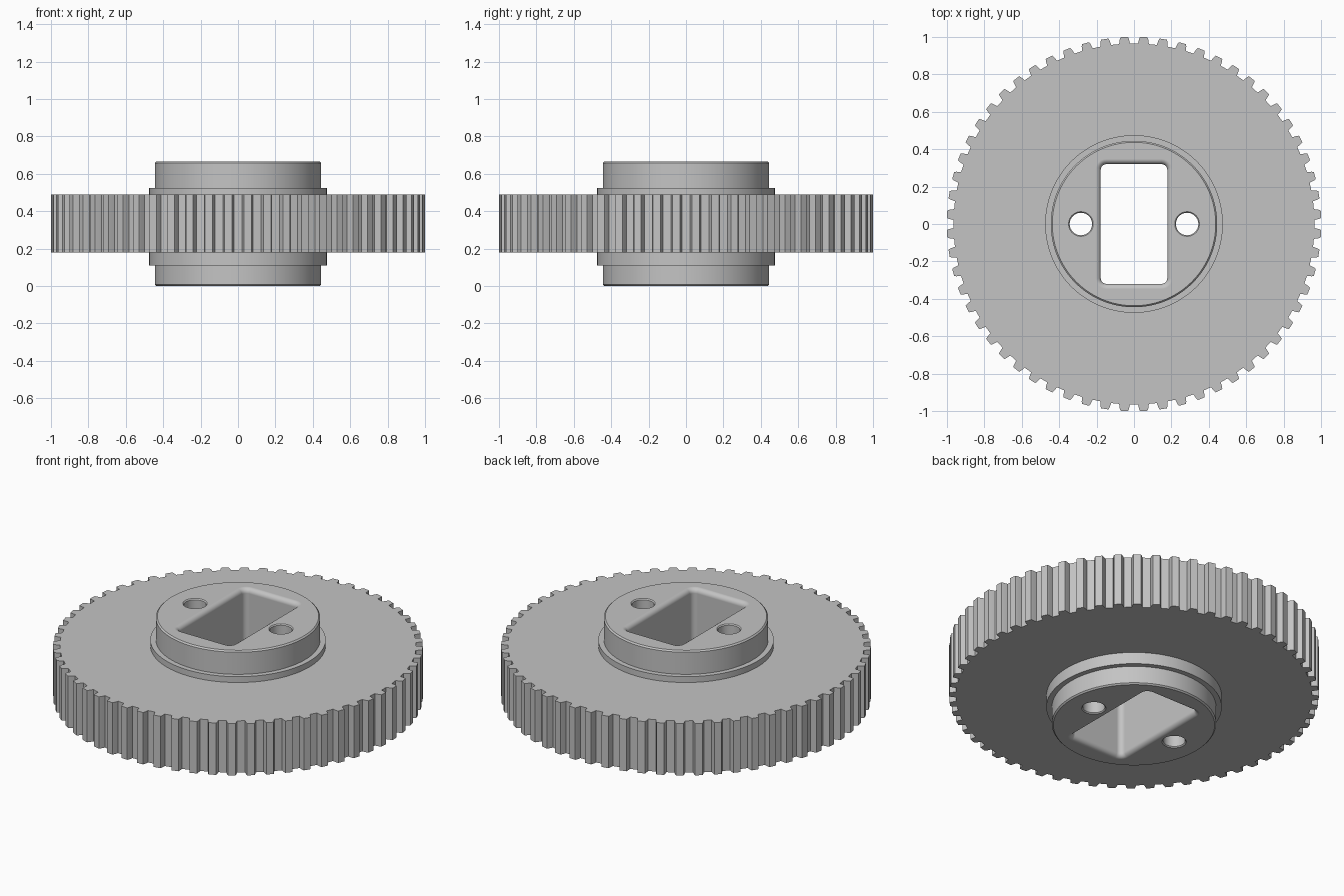
import bpy
import bmesh
from math import sin, cos, pi, radians

old = bpy.data.objects.get("Cube")
if old:
    bpy.data.objects.remove(old, do_unlink=True)

grey = bpy.data.materials.new("plain grey")
grey.use_nodes = True
COLOUR = (0.55, 0.55, 0.55, 1)
grey.diffuse_color = COLOUR
grey.node_tree.nodes["Principled BSDF"].inputs["Base Color"].default_value = COLOUR


def loft(name, rings):
    """Solid from matching loops listed from bottom to top, with end caps."""
    bm = bmesh.new()
    loops = [[bm.verts.new(p) for p in ring] for ring in rings]
    for a, b in zip(loops, loops[1:]):
        for i in range(len(a)):
            j = (i + 1) % len(a)
            bm.faces.new((a[i], a[j], b[j], b[i]))
    bm.faces.new(loops[0][::-1])
    bm.faces.new(loops[-1])
    mesh = bpy.data.meshes.new(name)
    bm.to_mesh(mesh)
    bm.free()
    mesh.materials.append(grey)
    ob = bpy.data.objects.new(name, mesh)
    bpy.context.collection.objects.link(ob)
    return ob


def circle(r, z, cx=0, n=96):
    return [(cx + r * cos(2 * pi * i / n), r * sin(2 * pi * i / n), z) for i in range(n)]


def lathe(name, profile, cx=0, n=96):
    return loft(name, [circle(r, z, cx, n) for r, z in profile])


def rounded_rect(hx, hy, r, z, steps=6):
    pts = []
    for k, (sx, sy) in enumerate([(1, 1), (-1, 1), (-1, -1), (1, -1)]):
        for s in range(steps + 1):
            a = (k + s / steps) * pi / 2
            pts.append((sx * (hx - r) + r * cos(a), sy * (hy - r) + r * sin(a), z))
    return pts


def cut(target, cutter):
    cutter.hide_render = True
    mod = target.modifiers.new("cut", "BOOLEAN")
    mod.operation = "DIFFERENCE"
    mod.solver = "EXACT"
    mod.object = cutter
    bpy.context.view_layer.objects.active = target
    bpy.ops.object.modifier_apply(modifier=mod.name)
    bpy.data.objects.remove(cutter, do_unlink=True)


def finish(ob, angle):
    bpy.ops.object.select_all(action="DESELECT")
    ob.select_set(True)
    bpy.context.view_layer.objects.active = ob
    bpy.ops.object.shade_smooth_by_angle(angle=radians(angle))
    mod = ob.modifiers.new("even shading", "WEIGHTED_NORMAL")
    mod.keep_sharp = True


# Toothed wheel
TEETH, ROOT, TIP = 60, 0.965, 1.001
tooth = [(-1.75, ROOT), (-1.4, 0.99), (-1.15, TIP), (1.15, TIP), (1.4, 0.99), (1.75, ROOT)]


def gear_ring(z):
    pts = []
    for i in range(TEETH):
        for da, r in tooth:
            a = radians((i + 0.5) * 360 / TEETH + da)
            pts.append((r * cos(a), r * sin(a), z))
    return pts


wheel = loft("toothed_wheel", [gear_ring(0.18), gear_ring(0.49)])
cut(wheel, lathe("wheel_bore", [(0.46, 0), (0.46, 0.7)]))
finish(wheel, 15)

# Hub with a collar on each side of the wheel and chamfered rims
H, C = 0.665, 0.008
hub = lathe("hub", [(0.445 - C, 0), (0.445, C), (0.445, 0.11), (0.475, 0.11),
                    (0.475, 0.525), (0.445, 0.525), (0.445, H - C), (0.445 - C, H)])

# Rectangular opening with rounded lips at both ends
F, STEPS = 0.028, 6
lip = [(F * (1 - sin(t)), F * (1 - cos(t)))
       for t in (s * pi / 2 / STEPS for s in range(STEPS + 1))]
sections = [(F, -0.1)] + lip + [(o, H - z) for o, z in reversed(lip)] + [(F, H + 0.1)]
cut(hub, loft("opening_cutter",
              [rounded_rect(0.178 + o, 0.32 + o, 0.03 + o, z) for o, z in sections]))

# Two pin holes with slightly eased rims
E = 0.006
for side in (-1, 1):
    cut(hub, lathe("pin_hole_cutter",
                   [(0.06 + E, -0.1), (0.06 + E, 0), (0.06, E), (0.06, H - E),
                    (0.06 + E, H), (0.06 + E, H + 0.1)], cx=side * 0.284, n=40))
finish(hub, 30)
